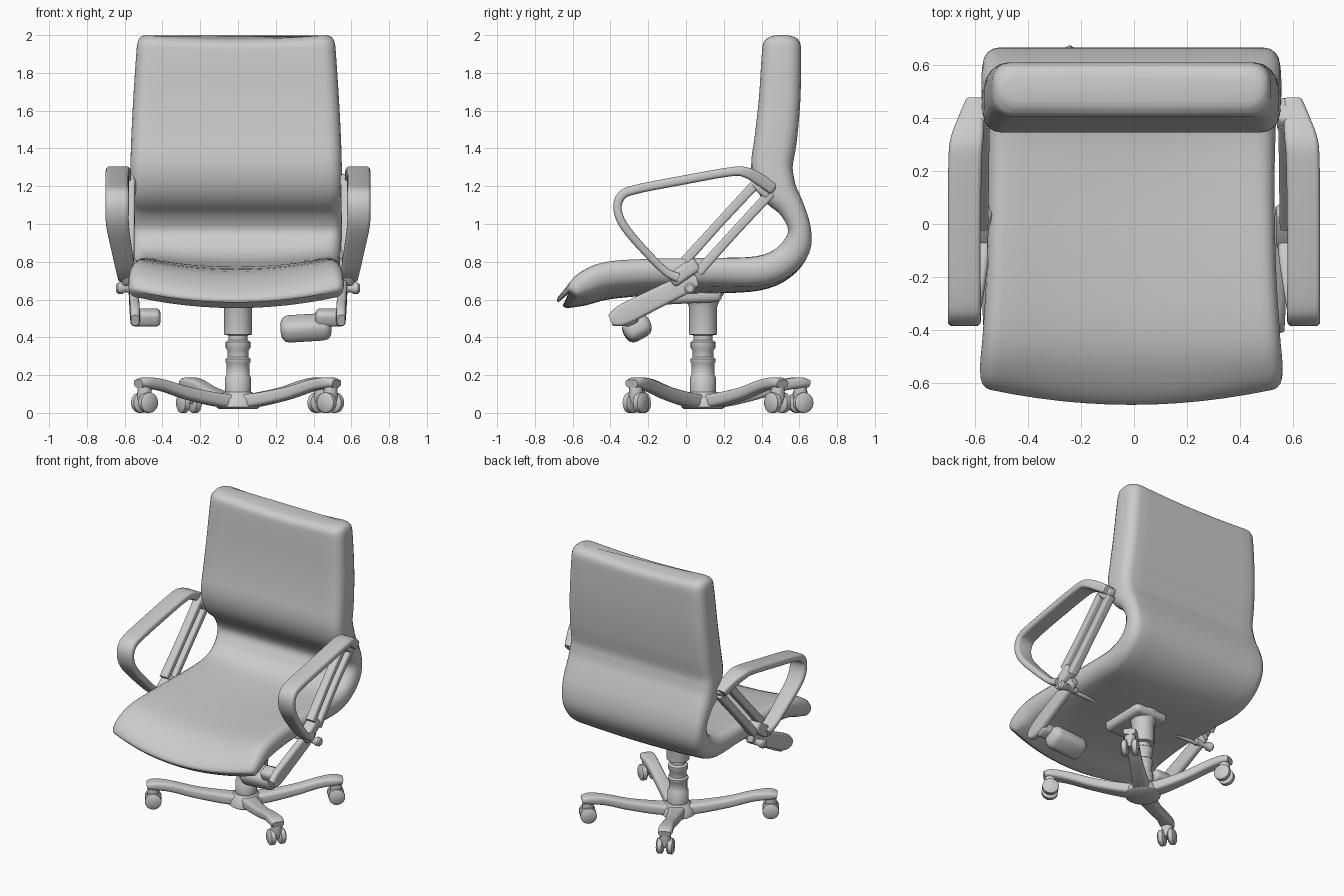
import bpy, bmesh, math
from mathutils import Vector, Matrix

if "Cube" in bpy.data.objects:
    bpy.data.objects.remove(bpy.data.objects["Cube"])


def finish(bm, name, angle=40):
    bmesh.ops.recalc_face_normals(bm, faces=bm.faces)
    me = bpy.data.meshes.new(name)
    bm.to_mesh(me)
    bm.free()
    ob = bpy.data.objects.new(name, me)
    bpy.context.collection.objects.link(ob)
    bpy.context.view_layer.objects.active = ob
    ob.select_set(True)
    bpy.ops.object.shade_smooth_by_angle(angle=math.radians(angle))
    ob.select_set(False)
    return ob


def smooth_path(pts, steps):
    """Catmull-Rom interpolation of number tuples."""
    out = []
    for i in range(len(pts) - 1):
        p = [pts[max(i - 1, 0)], pts[i], pts[i + 1], pts[min(i + 2, len(pts) - 1)]]
        for s in range(steps):
            t = s / steps
            out.append([0.5 * (2 * b + (c - a) * t + (2 * a - 5 * b + 4 * c - d) * t * t
                               + (3 * b - a - 3 * c + d) * t ** 3) for a, b, c, d in zip(*p)])
    return out + [list(pts[-1])]


def loft(name, pts, steps=4, radius=0.06, flats=2):
    """Sweep a rounded slab along y/z. Point: x, y, z, half thickness, half width, sag y, sag z."""
    pts = smooth_path([tuple(p) + (0,) * (7 - len(p)) for p in pts], steps)
    bm = bmesh.new()
    rings = []
    for i, (x, y, z, ht, hw, sy, sz) in enumerate(pts):
        a, b = pts[max(i - 1, 0)], pts[min(i + 1, len(pts) - 1)]
        t = Vector((b[1] - a[1], b[2] - a[2])).normalized()
        r = min(radius, ht * 0.9, hw * 0.9)
        sect = []
        for q, (cx, cn) in enumerate([(1, 1), (-1, 1), (-1, -1), (1, -1)]):
            for k in range(5):
                ang = math.pi / 2 * (q + k / 4)
                sect.append((cx * (hw - r) + r * math.cos(ang), cn * (ht - r) + r * math.sin(ang)))
            if q in (0, 2):
                for k in range(1, flats):
                    sect.append((cx * (hw - r) * (1 - 2 * k / flats), cn * ht))
        ring = []
        for u, n in sect:
            s = 1 - (u / hw) ** 2
            ring.append(bm.verts.new((x + u, y - t.y * n + sy * s, z + t.x * n + sz * s)))
        rings.append(ring)
    n = len(rings[0])
    for a, b in zip(rings, rings[1:]):
        for k in range(n):
            bm.faces.new((a[k], a[(k + 1) % n], b[(k + 1) % n], b[k]))
    bm.faces.new(rings[0])
    bm.faces.new(rings[-1])
    return finish(bm, name)


def lathe(name, profile, loc, axis='Z', seg=28):
    """Stack of circles (radius, height) turned about an axis."""
    bm = bmesh.new()
    rings = [[bm.verts.new((r * math.cos(2 * math.pi * k / seg), r * math.sin(2 * math.pi * k / seg), h))
              for k in range(seg)] for r, h in profile]
    for a, b in zip(rings, rings[1:]):
        for k in range(seg):
            bm.faces.new((a[k], a[(k + 1) % seg], b[(k + 1) % seg], b[k]))
    bm.faces.new(rings[0])
    bm.faces.new(rings[-1])
    if axis == 'X':
        bm.transform(Matrix.Rotation(math.pi / 2, 4, 'Y'))
    ob = finish(bm, name)
    ob.location = loc
    return ob


def block(name, loc, size, rot=(0, 0, 0), bevel=0.02):
    bm = bmesh.new()
    bmesh.ops.create_cube(bm, size=1)
    bm.transform(Matrix.Diagonal((*size, 1)))
    bmesh.ops.bevel(bm, geom=bm.edges[:], offset=bevel, segments=3, profile=0.5, affect='EDGES')
    ob = finish(bm, name)
    ob.location, ob.rotation_euler = loc, rot
    return ob


# Seat and backrest: one continuous upholstered shell
loft("seat_and_back", [
    (-.01, -.605, .635, .015, .54, -.06, -.06),
    (-.01, -.59, .65, .04, .565, -.06, -.065),
    (-.01, -.53, .695, .065, .57, -.035, -.07),
    (-.01, -.41, .74, .075, .56, -.01, -.065),
    (-.01, -.15, .757, .073, .545, 0, -.06),
    (-.01, .15, .757, .075, .54, 0, -.05),
    (-.01, .38, .757, .08, .545, 0, -.03),
    (-.01, .51, .80, .08, .55, 0, -.015),
    (-.01, .585, .88, .075, .555, 0, 0),
    (-.01, .60, .98, .06, .56, 0, 0),
    (-.01, .555, 1.09, .07, .565, 0, 0),
    (-.01, .485, 1.19, .10, .565, 0, 0),
    (-.01, .455, 1.30, .11, .56, 0, 0),
    (-.01, .475, 1.45, .112, .555, 0, 0),
    (-.01, .495, 1.65, .11, .545, 0, 0),
    (-.01, .505, 1.88, .105, .53, 0, -.005),
    (-.01, .507, 1.96, .098, .522, 0, -.015),
    (-.01, .507, 1.99, .075, .505, 0, -.02),
    (-.01, .507, 2.00, .045, .48, 0, -.02),
], steps=4, radius=0.07, flats=12)

# Armrests, struts and side blades on both sides
for s, side in ((1, "right"), (-1, "left")):
    loop = [(.60, .46, 1.185, .03, .035), (.615, .39, 1.235, .032, .05), (.63, .32, 1.272, .028, .062),
            (.637, .24, 1.277, .024, .063), (.64, 0, 1.235, .024, .062), (.64, -.27, 1.182, .024, .062),
            (.64, -.345, 1.145, .024, .062), (.64, -.362, 1.075, .022, .062), (.637, -.325, .985, .022, .06),
            (.615, -.22, .86, .021, .055), (.595, -.11, .75, .021, .05), (.59, -.04, .715, .025, .045)]
    loft(side + "_armrest", [(s * p[0],) + p[1:] for p in loop], steps=5, radius=0.018)
    for k, (dy, dz) in enumerate(((-.035, .03), (.035, -.03))):
        loft(f"{side}_arm_strut_{k + 1}", [(s * .58, .03 + dy, .775 + dz, .026, .03),
                                           (s * .575, .22 + dy, .985 + dz, .024, .028),
                                           (s * .575, .415 + dy, 1.195 + dz, .026, .03)], radius=0.012)
    block(side + "_strut_top_joint", (s * .575, .41, 1.20), (.07, .12, .09), (-.75, 0, 0))
    block(side + "_strut_foot_joint", (s * .575, -.01, .745), (.08, .17, .08), (.6, 0, 0))
    loft(side + "_side_blade", [(s * .555, .06, .70, .03, .022), (s * .555, -.02, .672, .05, .024),
                                (s * .55, -.2, .585, .055, .025), (s * .545, -.34, .515, .055, .025),
                                (s * .545, -.40, .49, .03, .022)], radius=0.02)
    lathe(side + "_pivot_knob", [(.022, -.06), (.022, .03), (.03, .04), (.03, .065), (.02, .075)]
          if s > 0 else [(.02, -.075), (.03, -.065), (.03, -.04), (.022, -.03), (.022, .06)],
          (s * .57, .02, .66), 'X')
    block(side + "_lever_mount", (s * .485, -.3, .505), (.15, .09, .085), (.4, 0, 0), .025)

# Adjustment paddle under the right side
block("adjustment_paddle", (.36, -.26, .45), (.27, .15, .12), (.5, -.06, 0), .045)

# Gas column and tilt mechanism
C = Vector((0, .09, 0))
lathe("gas_column", [(.055, .03), (.068, .05), (.068, .19), (.06, .2), (.06, .26), (.067, .27), (.067, .285),
                     (.055, .295), (.055, .33), (.065, .345), (.065, .375), (.05, .385), (.05, .41),
                     (.074, .415), (.074, .56), (.09, .6), (.13, .66), (.13, .70)], C)
block("tilt_mechanism", (0, .02, .625), (.26, .34, .09), (.05, 0, 0), .03)
lathe("mechanism_rod", [(.014, -.54), (.014, .54)], (0, .0, .66), 'X', 12)

# Star base: hub, legs and twin-wheel casters
lathe("base_hub", [(.10, .02), (.115, .03), (.11, .07), (.075, .11)], C)
feet = [(-.26, .605), (.44, .485), (-.495, -.255), (.49, -.265)]
for i, (fx, fy) in enumerate(feet, 1):
    d = Vector((fx, fy, 0)) - C
    L, ang = d.length, math.atan2(d.y, d.x) - math.pi / 2
    leg = loft(f"base_leg_{i}", [(0, .03, .06, .035, .06), (0, .15, .072, .035, .05), (0, L * .55, .105, .032, .042),
                                 (0, L * .8, .145, .03, .042), (0, L - .01, .16, .028, .048),
                                 (0, L + .04, .155, .02, .04)], radius=0.022)
    leg.location, leg.rotation_euler = C, (0, 0, ang)
    lathe(f"caster_stem_{i}", [(.03, .05), (.04, .08), (.035, .14)], (fx, fy, 0), seg=16)
    for k in (-1, 1):
        off = Matrix.Rotation(ang, 3, 'Z') @ Vector((k * .034, 0, 0))
        w = lathe(f"caster_wheel_{i}_{'a' if k < 0 else 'b'}",
                  [(.038, -.024), (.054, -.014), (.054, .014), (.038, .024)],
                  Vector((fx, fy, .054)) + off, 'X', 24)
        w.rotation_euler = (0, 0, ang)
